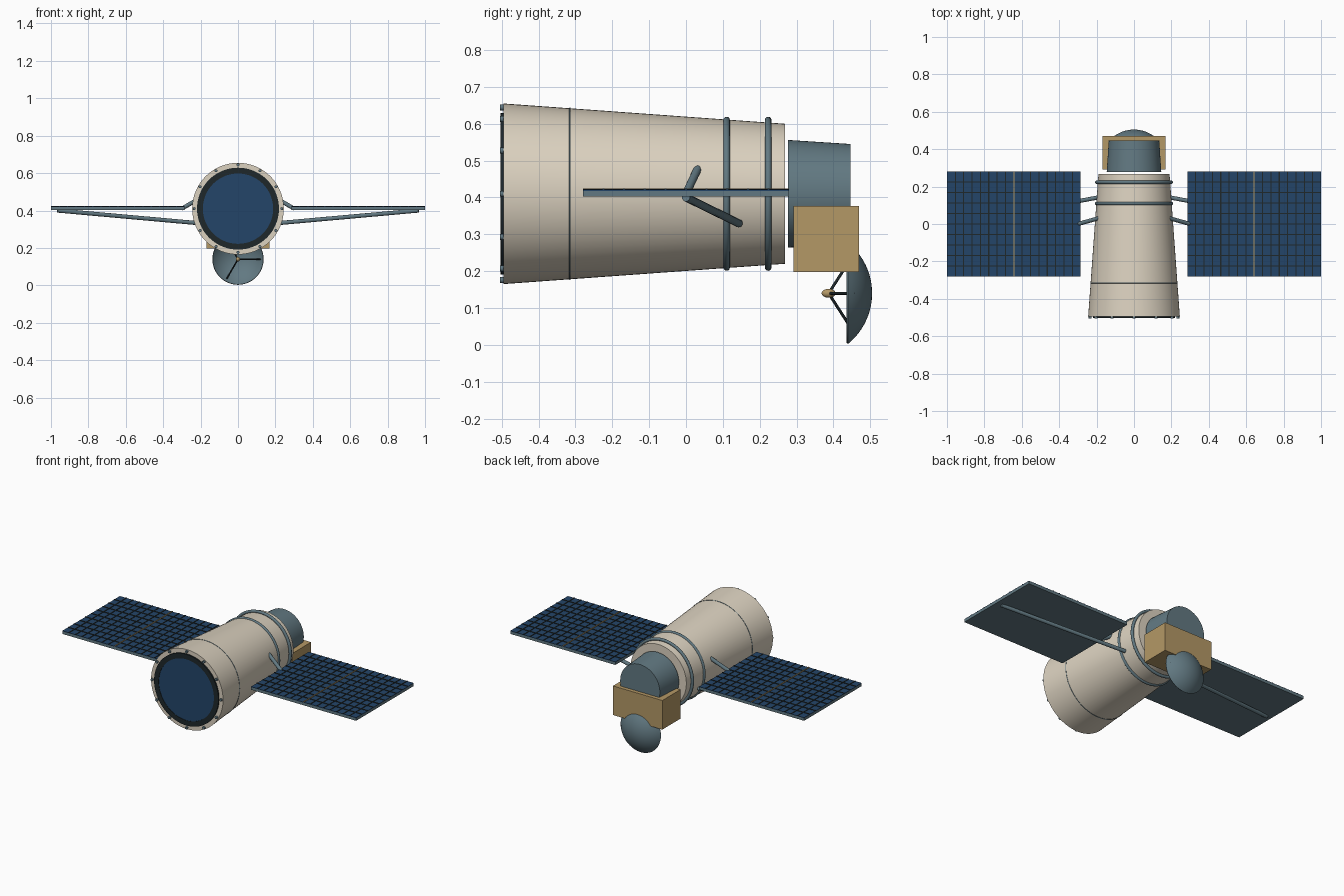
import bpy, bmesh, math
from mathutils import Vector

if "Cube" in bpy.data.objects:
    bpy.data.objects.remove(bpy.data.objects["Cube"], do_unlink=True)


def make_mat(name, rgb):
    lin = [((c / 255 + 0.055) / 1.055) ** 2.4 for c in rgb]
    m = bpy.data.materials.new(name)
    m.use_nodes = True
    m.diffuse_color = (*lin, 1)
    m.node_tree.nodes["Principled BSDF"].inputs["Base Color"].default_value = (*lin, 1)
    return m


CREAM = make_mat("cream shell", (220, 210, 192))
GREY = make_mat("blue grey metal", (98, 121, 130))
BLUE = make_mat("solar blue", (35, 69, 105))
DARK = make_mat("dark trim", (30, 39, 42))
GOLD = make_mat("gold foil", (180, 152, 102))
AXIS_Z = 0.41   # height of the tube axis
DISH_Z = 0.14   # height of the dish axis


def finish(name, bm, mat):
    bmesh.ops.recalc_face_normals(bm, faces=bm.faces[:])
    me = bpy.data.meshes.new(name)
    bm.to_mesh(me)
    bm.free()
    me.materials.append(mat)
    ob = bpy.data.objects.new(name, me)
    bpy.context.collection.objects.link(ob)
    bpy.ops.object.select_all(action='DESELECT')
    ob.select_set(True)
    bpy.context.view_layer.objects.active = ob
    bpy.ops.object.shade_smooth_by_angle(angle=math.radians(35))
    return ob


def lathe(name, profile, mat, z=AXIS_Z, closed=False, steps=64):
    """Spin (radius, y) points round a y-parallel axis at height z."""
    bm = bmesh.new()
    vs = [bm.verts.new((r, y, z)) for r, y in profile]
    es = [bm.edges.new(p) for p in zip(vs, vs[1:])]
    if closed:
        es.append(bm.edges.new((vs[-1], vs[0])))
    bmesh.ops.spin(bm, geom=vs + es, cent=(0, 0, z), axis=(0, 1, 0),
                   angle=math.tau, steps=steps)
    bmesh.ops.remove_doubles(bm, verts=bm.verts[:], dist=1e-5)
    return finish(name, bm, mat)


def hoop(name, y, radius, tube, mat):
    ring = [math.tau * i / 12 for i in range(12)]
    pts = [(radius + tube * math.cos(a), y + tube * math.sin(a)) for a in ring]
    return lathe(name, pts, mat, closed=True)


def add_box(bm, lo, hi):
    lo, hi = Vector(lo), Vector(hi)
    vs = bmesh.ops.create_cube(bm, size=1)["verts"]
    bmesh.ops.scale(bm, vec=hi - lo, verts=vs)
    bmesh.ops.translate(bm, vec=(lo + hi) / 2, verts=vs)


def box(name, lo, hi, mat):
    bm = bmesh.new()
    add_box(bm, lo, hi)
    return finish(name, bm, mat)


def rod(name, a, b, radius, mat):
    a, b = Vector(a), Vector(b)
    bm = bmesh.new()
    vs = bmesh.ops.create_cone(bm, cap_ends=True, segments=16, radius1=radius,
                               radius2=radius, depth=(b - a).length)["verts"]
    turn = (b - a).to_track_quat('Z', 'Y').to_matrix()
    bmesh.ops.rotate(bm, cent=(0, 0, 0), matrix=turn, verts=vs)
    bmesh.ops.translate(bm, vec=(a + b) / 2, verts=vs)
    return finish(name, bm, mat)


# Main tube, aperture and aft section
lathe("main_tube", [(0, -0.495), (0.245, -0.495), (0.19, 0.268), (0, 0.268)], CREAM)
lathe("aperture_ring", [(0.188, -0.49), (0.188, -0.503), (0.219, -0.503), (0.219, -0.49)],
      DARK, closed=True)
lathe("aperture_glass", [(0, -0.501), (0.19, -0.501), (0.19, -0.49), (0, -0.49)], BLUE)
lathe("aft_section", [(0, 0.277), (0.146, 0.277), (0.135, 0.447), (0, 0.447)], GREY)
hoop("tube_seam", -0.315, 0.2315, 0.0022, GREY)
for i, y in enumerate((0.11, 0.223)):
    hoop(f"handrail_hoop_{i + 1}", y, 0.2, 0.009, GREY)

# Bolts round the front rim
for i in range(12):
    a = math.tau * i / 12
    x, z = 0.234 * math.sin(a), AXIS_Z + 0.234 * math.cos(a)
    rod(f"rim_bolt_{i + 1}", (x, -0.505, z), (x, -0.49, z), 0.008, GREY)

# Equipment box
box("equipment_box", (-0.168, 0.292, 0.198), (0.168, 0.47, 0.377), GOLD)

# Dish: thin spherical cap opening to the front
SPHERE, CENTRE, RIM = 0.177, 0.328, 0.137
edge = math.asin(RIM / SPHERE)
angles = [edge * i / 12 for i in range(13)]
outer = [(SPHERE * math.sin(a), CENTRE + SPHERE * math.cos(a)) for a in angles]
inner = [(r * 0.985, y - 0.004) for r, y in reversed(outer)]
lathe("dish", outer + inner, GREY, z=DISH_Z)

# Feed horn and its tripod
arc = [math.pi * i / 12 for i in range(13)]
lathe("dish_feed", [(0.012 * math.sin(a), 0.387 - 0.019 * math.cos(a)) for a in arc],
      GOLD, z=DISH_Z, steps=24)
for i in range(3):
    a = math.tau * i / 3
    rod(f"feed_strut_{i + 1}", (0, 0.387, DISH_Z),
        (0.122 * math.cos(a), 0.455, DISH_Z + 0.122 * math.sin(a)), 0.004, DARK)

# Solar wings and their struts
X0, X1, Y1 = 0.285, 1.0, 0.28
COLS, ROWS = 16, 10
for side, s in (("left", 1), ("right", -1)):
    box(f"{side}_panel_frame", (min(s * X0, s * X1), -Y1, 0.402),
        (max(s * X0, s * X1), Y1, 0.418), GREY)
    box(f"{side}_panel_cells", (min(s * X0, s * X1), -Y1, 0.418),
        (max(s * X0, s * X1), Y1, 0.421), BLUE)

    # Dark divider grid over the cells
    bm = bmesh.new()
    for i in range(1, COLS):
        x = s * (X0 + (X1 - X0) * i / COLS)
        if i != COLS // 2:
            add_box(bm, (x - 0.003, -Y1, 0.42), (x + 0.003, Y1, 0.4235))
    for j in range(1, ROWS):
        y = -Y1 + 2 * Y1 * j / ROWS
        add_box(bm, (min(s * X0, s * X1), y - 0.003, 0.42),
                (max(s * X0, s * X1), y + 0.003, 0.424))
    finish(f"{side}_panel_grid", bm, DARK)

    # Gold centre strip
    mid = s * (X0 + X1) / 2
    box(f"{side}_panel_strip", (mid - 0.003, -Y1, 0.42), (mid + 0.003, Y1, 0.425), GOLD)

    rod(f"{side}_long_strut", (s * 0.185, 0.143, 0.33), (s * 0.965, 0, 0.4), 0.011, GREY)
    rod(f"{side}_short_strut", (s * 0.185, 0.032, 0.478), (s * 0.3, 0, 0.41), 0.011, GREY)
